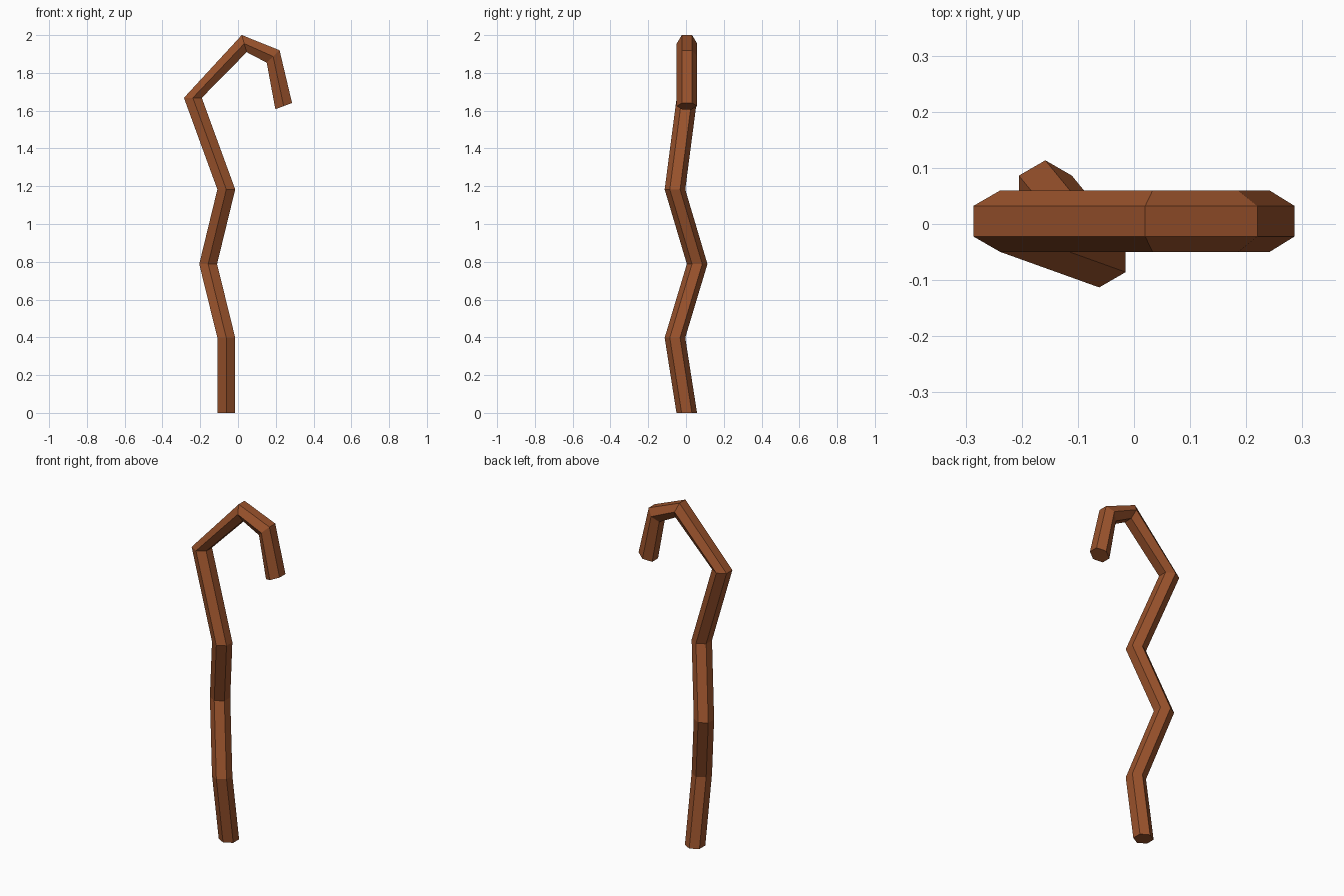
import bpy, bmesh
from math import cos, sin, pi, radians

if "Cube" in bpy.data.objects:
    bpy.data.objects.remove(bpy.data.objects["Cube"])

SIDES, RADIUS = 6, 0.0545

# Crook path: centre x, y, z and tilt of each ring in the xz plane (degrees)
PATH = [
    (-0.062, 0.004, 0.0, 0),
    (-0.062, -0.0585, 0.398, 0),
    (-0.158, 0.0590, 0.788, 0),
    (-0.062, -0.0585, 1.183, 0),
    (-0.239, 0.005, 1.668, 0),
    (0.033, 0.005, 1.955, -74),
    (0.186, 0.005, 1.887, -136),
    (0.242, 0.005, 1.624, -159.5),
]


def ring(bm, x, y, z, tilt):
    """Hexagon with corners towards +y and -y, tilted about the y axis."""
    verts = []
    for i in range(SIDES):
        a = 2 * pi * i / SIDES + pi / 2
        u, v = RADIUS * cos(a), RADIUS * sin(a)
        t = radians(tilt)
        verts.append(bm.verts.new((x + u * cos(t), y + v, z + u * sin(t))))
    return verts


# Staff: rings joined by flat sides, closed at both ends
bm = bmesh.new()
rings = [ring(bm, *p) for p in PATH]
for a, b in zip(rings, rings[1:]):
    for i in range(SIDES):
        j = (i + 1) % SIDES
        bm.faces.new((a[i], a[j], b[j], b[i]))
bm.faces.new(rings[0][::-1])
bm.faces.new(rings[-1])
bmesh.ops.recalc_face_normals(bm, faces=bm.faces)

mesh = bpy.data.meshes.new("crooked_staff")
bm.to_mesh(mesh)
bm.free()
staff = bpy.data.objects.new("crooked_staff", mesh)
bpy.context.collection.objects.link(staff)

# Brown wood
wood = bpy.data.materials.new("wood")
wood.diffuse_color = (0.32, 0.085, 0.025, 1)
wood.use_nodes = True
wood.node_tree.nodes["Principled BSDF"].inputs["Base Color"].default_value = wood.diffuse_color
mesh.materials.append(wood)
